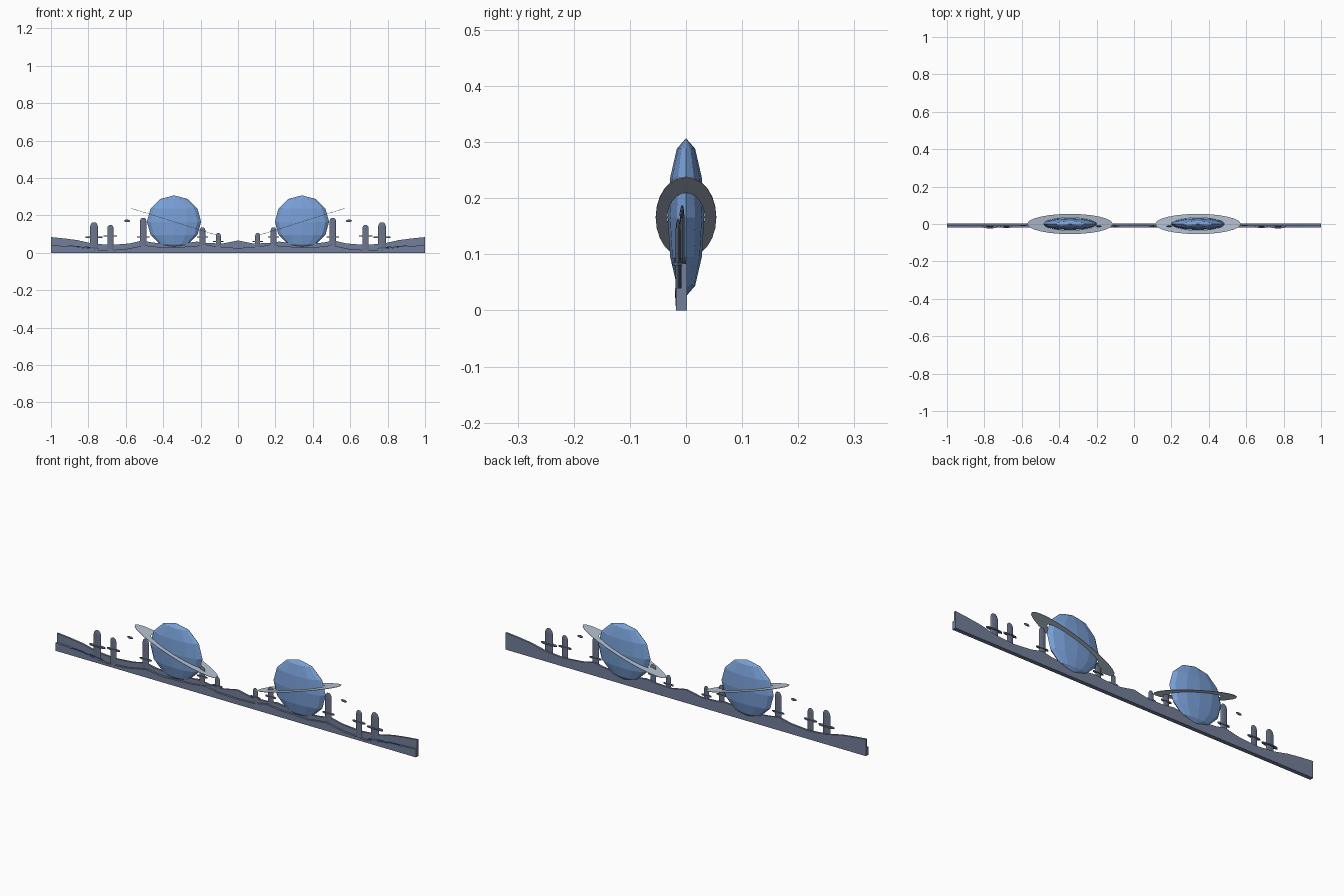
import bpy, bmesh, math
from mathutils import Matrix, Vector

cube = bpy.data.objects.get("Cube")
if cube:
    bpy.data.objects.remove(cube, do_unlink=True)

FLAT = 0.225  # everything is squashed front to back


def material(name, rgb):
    m = bpy.data.materials.new(name)
    m.use_nodes = True
    m.diffuse_color = (*rgb, 1)
    m.node_tree.nodes["Principled BSDF"].inputs["Base Color"].default_value = (*rgb, 1)
    return m


planet_blue = material("planet blue", (0.19, 0.35, 0.68))
ground_grey = material("slate ground", (0.17, 0.21, 0.32))
tower_grey = material("tower grey", (0.15, 0.18, 0.26))
ring_grey = material("pale ring", (0.46, 0.54, 0.65))
deep_blue = material("deep blue", (0.06, 0.13, 0.32))


def finish(name, bm, mat):
    bmesh.ops.recalc_face_normals(bm, faces=bm.faces)
    mesh = bpy.data.meshes.new(name)
    bm.to_mesh(mesh)
    bm.free()
    mesh.materials.append(mat)
    ob = bpy.data.objects.new(name, mesh)
    bpy.context.collection.objects.link(ob)
    return ob


def lathe(name, profile, segs, loc, mat, tilt=0, closed=False):
    """Spin (radius, height) points round z, squash in depth, tilt about y."""
    bm = bmesh.new()
    verts = [bm.verts.new((r, 0, z)) for r, z in profile]
    pairs = list(zip(verts, verts[1:]))
    if closed:
        pairs.append((verts[-1], verts[0]))
    edges = [bm.edges.new(p) for p in pairs]
    bmesh.ops.spin(bm, geom=verts + edges, cent=(0, 0, 0), axis=(0, 0, 1),
                   angle=math.tau, steps=segs, use_duplicate=False)
    bmesh.ops.remove_doubles(bm, verts=bm.verts, dist=1e-5)
    bm.transform(Matrix.Translation(loc) @ Matrix.Rotation(tilt, 4, 'Y')
                 @ Matrix.Diagonal((1, FLAT, 1, 1)))
    return finish(name, bm, mat)


def plate(name, outline, y0, y1, mat):
    """Extrude an outline in the xz plane from y0 to y1."""
    bm = bmesh.new()
    face = bm.faces.new([bm.verts.new((x, y0, z)) for x, z in outline])
    out = bmesh.ops.extrude_face_region(bm, geom=[face])
    moved = [v for v in out["geom"] if isinstance(v, bmesh.types.BMVert)]
    bmesh.ops.translate(bm, verts=moved, vec=Vector((0, y1 - y0, 0)))
    return finish(name, bm, mat)


def ridge(name, half, y0, y1):
    """Mirrored skyline, given from the centre outwards."""
    top = [(-x, z) for x, z in reversed(half)] + half[1:]
    plate(name, [(1, 0), (-1, 0)] + top, y0, y1, ground_grey)


# Ground: tall ridge behind, low ridge in front
ridge("back_ridge", [(0, 0.066), (0.08, 0.05), (0.16, 0.052), (0.22, 0.06),
                     (0.34, 0.045), (0.46, 0.055), (0.51, 0.066), (0.58, 0.05),
                     (0.68, 0.042), (0.78, 0.05), (0.86, 0.068), (0.93, 0.077),
                     (1, 0.084)], -0.008, 0.002)
ridge("front_ridge", [(0, 0.026), (0.1, 0.03), (0.17, 0.044), (0.24, 0.034),
                      (0.4, 0.028), (0.5, 0.04), (0.6, 0.02), (0.72, 0.012),
                      (0.82, 0.026), (0.92, 0.036), (1, 0.04)], -0.018, -0.008)

# Towers: x, top height, radius, y, deck height, deck radius
TOWERS = [(0.77, 0.162, 0.021, -0.014, 0.083, 0.045),
          (0.682, 0.149, 0.017, -0.014, 0.09, 0.036),
          (0.507, 0.187, 0.018, -0.007, 0.085, 0.034),
          (0.19, 0.135, 0.016, -0.012, 0.085, 0.03),
          (0.105, 0.106, 0.013, -0.012, 0.06, 0.028)]

for s, side in ((1, "left"), (-1, "right")):
    centre = Vector((s * 0.342, 0, 0.166))

    # Faceted planet
    arc = [math.pi * (i / 6 - 0.5) for i in range(7)]
    lathe(f"planet_{side}", [(0.145 * math.cos(a), 0.141 * math.sin(a)) for a in arc],
          12, centre, planet_blue)

    # Tilted ring, high on the outer side
    lathe(f"planet_ring_{side}", [(0.148, -0.001), (0.24, -0.001), (0.24, 0.001), (0.148, 0.001)],
          24, centre, ring_grey, tilt=-s * math.radians(17.4), closed=True)

    # Round topped towers with a thin deck
    for i, (x, h, r, y, dz, dr) in enumerate(TOWERS):
        lathe(f"tower_{side}_{i}", [(0, 0.008), (r, 0.008), (r, h - r), (r * 0.8, h - r * 0.4),
                                    (r * 0.4, h), (0, h)], 8, (s * x, y, 0), tower_grey)
        lathe(f"tower_deck_{side}_{i}", [(0, -0.003), (dr, -0.003), (dr, 0.003), (0, 0.003)],
              10, (s * x, y, dz), tower_grey)

    # Small floating rock
    lathe(f"floating_rock_{side}", [(0, -0.007), (0.012, -0.005), (0.017, 0), (0.012, 0.005), (0, 0.007)],
          8, (s * 0.593, -0.008, 0.171), tower_grey)

    # Deep blue slivers on the outer slopes
    for x, z in ((0.87, 0.032), (0.785, 0.026)):
        plate(f"blue_pool_{side}", [(s * (x - 0.05), z - 0.004), (s * (x + 0.055), z + 0.002),
                                    (s * (x + 0.03), z + 0.007), (s * (x - 0.02), z + 0.004)],
              -0.02, -0.016, deep_blue)
